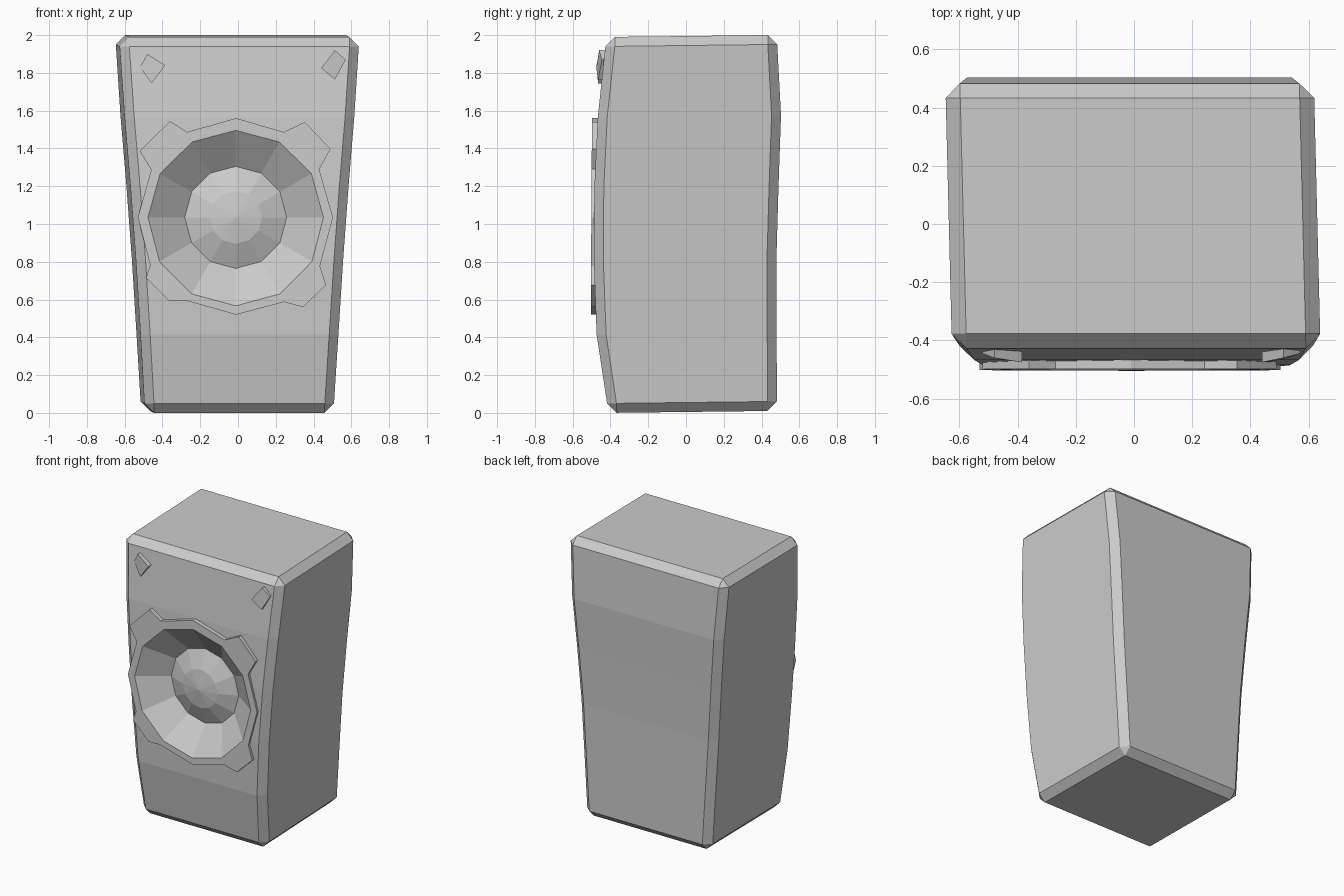
import bpy, bmesh, math

if "Cube" in bpy.data.objects:
    bpy.data.objects.remove(bpy.data.objects["Cube"])

grey = bpy.data.materials.new("cabinet grey")
grey.diffuse_color = (0.6, 0.6, 0.6, 1)
grey.use_nodes = True
grey.node_tree.nodes["Principled BSDF"].inputs["Base Color"].default_value = grey.diffuse_color


def make(name, verts, faces):
    bm = bmesh.new()
    vs = [bm.verts.new(v) for v in verts]
    for f in faces:
        bm.faces.new([vs[i] for i in f])
    bmesh.ops.recalc_face_normals(bm, faces=bm.faces[:])
    me = bpy.data.meshes.new(name)
    bm.to_mesh(me)
    bm.free()
    me.materials.append(grey)
    ob = bpy.data.objects.new(name, me)
    bpy.context.collection.objects.link(ob)
    return ob


def prism(name, outline, front, back):
    """Extrude an (x, z) outline along y; front and back give y per point."""
    n = len(outline)
    verts = [(x, front[i], z) for i, (x, z) in enumerate(outline)]
    verts += [(x, back, z) for x, z in outline]
    faces = [range(n), range(n, 2 * n)]
    faces += [(i, (i + 1) % n, n + (i + 1) % n, n + i) for i in range(n)]
    return make(name, verts, faces)


def cut(target, cutter):
    mod = target.modifiers.new("cut", 'BOOLEAN')
    mod.operation = 'DIFFERENCE'
    mod.solver = 'EXACT'
    mod.object = cutter
    bpy.context.view_layer.objects.active = target
    bpy.ops.object.modifier_apply(modifier="cut")


# Cabinet: chamfered cross-sections (z, half width, front y, back y)
C = 0.05
sections = [(0.055, 0.502, -0.418, 0.481), (0.42, 0.524, -0.473, 0.48),
            (0.82, 0.549, -0.488, 0.479), (1.2, 0.577, -0.485, 0.49),
            (1.57, 0.608, -0.467, 0.503), (1.945, 0.633, -0.427, 0.483)]


def place(x, y, z):
    # slight hand-made skew
    return (x - 0.025 * y - 0.003, y, z + 0.012 * y)


verts, faces = [], []
for z, w, f, b in sections:
    ring = [(-w + C, f), (w - C, f), (w, f + C), (w, b - C),
            (w - C, b), (-w + C, b), (-w, b - C), (-w, f + C)]
    verts += [place(x, y, z) for x, y in ring]
for k in range(len(sections) - 1):
    for i in range(8):
        j = (i + 1) % 8
        faces.append((8 * k + i, 8 * k + j, 8 * k + 8 + j, 8 * k + 8 + i))
for k, z in ((0, 0.005), (len(sections) - 1, 1.995)):
    _, w, f, b = sections[k]
    q = len(verts)
    w, f, b = w - C, f + C, b - C
    verts += [place(x, y, z) for x, y in ((-w, f), (w, f), (w, b), (-w, b))]
    faces.append((q, q + 1, q + 2, q + 3))
    for i in range(4):
        r, s = 8 * k + 2 * i, 8 * k + (2 * i + 1)
        faces.append((r, s, q + (i + 1) % 4, q + i))
        faces.append((s, 8 * k + (2 * i + 2) % 8, q + (i + 1) % 4))
cabinet = make("cabinet", verts, faces)

# Driver frame: plate with four corner tabs
outline = [(-.01, 1.56), (-.27, 1.487), (-.36, 1.545), (-.52, 1.386), (-.46, 1.286),
           (-.53, 1.035), (-.465, .783), (-.487, .714), (-.365, .593), (-.27, .593),
           (-.01, .52), (.243, .587), (.344, .56), (.466, .677), (.434, .778),
           (.503, 1.035), (.43, 1.29), (.49, 1.397), (.354, 1.54), (.243, 1.487)]
frame = prism("driver_frame", outline, [-0.504 + 0.006 * (z - 0.55) for _, z in outline], -0.455)

# Driver cone and dust cap, carved as twelve-sided rings (radius, y)
N, CX, CZ = 12, -0.012, 1.035
rings = [(0.49, -0.52), (0.463, -0.50), (0.27, -0.36), (0.14, -0.415)]
verts = [(CX + r * math.sin(math.tau * i / N), y, CZ + r * math.cos(math.tau * i / N))
         for r, y in rings for i in range(N)]
verts.append((CX, -0.435, CZ))
faces = [tuple(range(N))]
for i in range(N):
    j = (i + 1) % N
    faces += [(N * k + i, N * k + j, N * k + N + j, N * k + N + i) for k in range(3)]
    faces.append((3 * N + i, 3 * N + j, 4 * N))
cone = make("cone_cutter", verts, faces)
cut(cabinet, cone)
cut(frame, cone)
bpy.data.objects.remove(cone)

# Corner studs: tilted diamonds sunk into the front (top, inner, bottom, outer)
studs = {"left_stud": [(-.48, 1.90), (-.385, 1.84), (-.457, 1.745), (-.52, 1.83)],
         "right_stud": [(.513, 1.92), (.44, 1.825), (.513, 1.765), (.57, 1.87)]}
for name, pts in studs.items():
    prism(name, pts, [-0.46, -0.475, -0.465, -0.445], -0.41)
